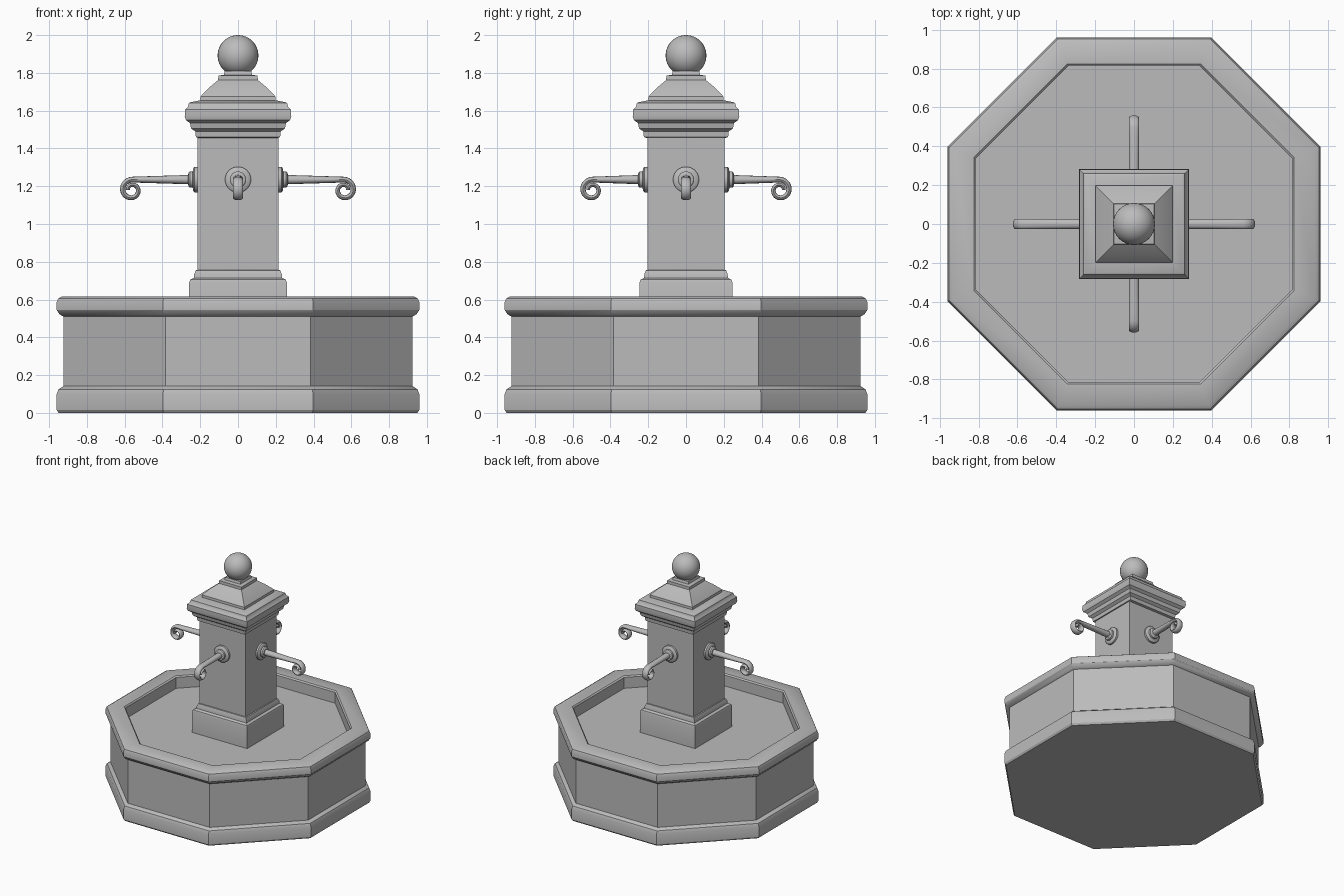
import bpy, bmesh, math
from mathutils import Matrix, Vector

cube = bpy.data.objects.get("Cube")
if cube:
    bpy.data.objects.remove(cube, do_unlink=True)

stone = bpy.data.materials.new("grey stone")
stone.use_nodes = True
GREY = (0.5, 0.5, 0.5, 1)
stone.diffuse_color = GREY
stone.node_tree.nodes["Principled BSDF"].inputs["Base Color"].default_value = GREY


def finish(name, bm, matrix=Matrix(), angle=32):
    """Turn a bmesh into a shaded object."""
    bmesh.ops.recalc_face_normals(bm, faces=bm.faces)
    bm.transform(matrix)
    mesh = bpy.data.meshes.new(name)
    bm.to_mesh(mesh)
    bm.free()
    mesh.materials.append(stone)
    obj = bpy.data.objects.new(name, mesh)
    bpy.context.collection.objects.link(obj)
    bpy.ops.object.select_all(action='DESELECT')
    obj.select_set(True)
    bpy.context.view_layer.objects.active = obj
    bpy.ops.object.shade_smooth_by_angle(angle=math.radians(angle))
    return obj


def bridge(bm, rings):
    """Join consecutive vertex rings and cap both ends."""
    n = len(rings[0])
    for a, b in zip(rings, rings[1:]):
        for i in range(n):
            j = (i + 1) % n
            bm.faces.new((a[i], a[j], b[j], b[i]))
    bm.faces.new(rings[0])
    bm.faces.new(rings[-1])


def prism(name, sides, profile, matrix=Matrix()):
    """Stack regular polygons; profile holds (distance to flat side, height)."""
    bm = bmesh.new()
    rings = []
    for r, z in profile:
        r /= math.cos(math.pi / sides)
        angles = [math.tau * (i + 0.5) / sides for i in range(sides)]
        rings.append([bm.verts.new((r * math.cos(a), r * math.sin(a), z)) for a in angles])
    bridge(bm, rings)
    return finish(name, bm, matrix)


# Octagonal basin with moulded foot, rounded rim and sunken floor
prism("basin", 8, [
    (0.95, 0), (0.96, 0.015), (0.96, 0.1), (0.95, 0.125), (0.925, 0.142),
    (0.925, 0.51), (0.945, 0.522), (0.96, 0.545), (0.96, 0.585),
    (0.952, 0.605), (0.932, 0.617), (0.825, 0.617), (0.815, 0.607), (0.815, 0.515)])

# Square pillar, slightly wider across the front
wide = Matrix.Diagonal((1.025, 0.975, 1, 1))
prism("pillar_plinth", 4, [
    (0.252, 0.5), (0.252, 0.69), (0.247, 0.705), (0.228, 0.715),
    (0.226, 0.735), (0.218, 0.755), (0.2, 0.76)], wide)
prism("pillar_shaft", 4, [(0.21, 0.74), (0.21, 1.48)], wide)
prism("cornice", 4, [
    (0.205, 1.455), (0.223, 1.46), (0.226, 1.49), (0.248, 1.505), (0.255, 1.535),
    (0.276, 1.55), (0.282, 1.57), (0.28, 1.605), (0.265, 1.62), (0.26, 1.64),
    (0.25, 1.645), (0.2, 1.655)])
prism("pillar_roof", 4, [
    (0.2, 1.64), (0.198, 1.675), (0.185, 1.69), (0.15, 1.725), (0.105, 1.762),
    (0.104, 1.785), (0.075, 1.79), (0.07, 1.81)])

# Ball finial
bm = bmesh.new()
bmesh.ops.create_uvsphere(bm, u_segments=32, v_segments=20, radius=0.108)
finish("ball_finial", bm, Matrix.Translation((0, 0, 1.892)))

SPOUT_Z = 1.235


def spout(side, turn, wall, reach):
    """Wall rosette and a scrolled arm, built along +x and turned into place."""
    rotate = Matrix.Rotation(turn, 4, 'Z')
    along = rotate @ Matrix.Translation((wall, 0, SPOUT_Z)) @ Matrix.Rotation(math.pi / 2, 4, 'Y')
    prism(side + "_rosette", 20, [
        (0.068, -0.02), (0.068, 0.015), (0.06, 0.022), (0.043, 0.025),
        (0.043, 0.04), (0.036, 0.047), (0.02, 0.05)], along)

    # Path of the arm: straight run followed by an inward spiral
    steps, big, small = 40, 0.055, 0.02
    cx, cz = reach - 0.058, SPOUT_Z - big
    run = [Vector((wall + (cx - wall) * i / 6, 0, SPOUT_Z)) for i in range(6)]
    curl = []
    for i in range(steps + 1):
        t = i / steps
        a = math.pi / 2 - t * math.radians(450)
        r = big + (small - big) * t
        curl.append(Vector((cx + r * math.cos(a), 0, cz + r * math.sin(a))))
    path = run + curl

    # Sweep an oval that gets thinner towards the tip
    bm = bmesh.new()
    rings = []
    for i, p in enumerate(path):
        ahead = path[min(i + 1, len(path) - 1)] - path[max(i - 1, 0)]
        normal = Vector((-ahead.z, 0, ahead.x)).normalized()
        thick = 0.026 - 0.0018 * i if i < 6 else 0.015 - 0.005 * (i - 6) / steps
        rings.append([])
        for k in range(12):
            a = math.tau * k / 12
            v = p + normal * thick * math.cos(a) + Vector((0, 0.027 * math.sin(a), 0))
            rings[-1].append(bm.verts.new(v))
    bridge(bm, rings)
    finish(side + "_spout", bm, rotate, 45)


for i, side in enumerate(("left", "back", "right", "front")):
    across = i % 2 == 0
    spout(side, i * math.pi / 2, 0.215 if across else 0.205, 0.62 if across else 0.555)
